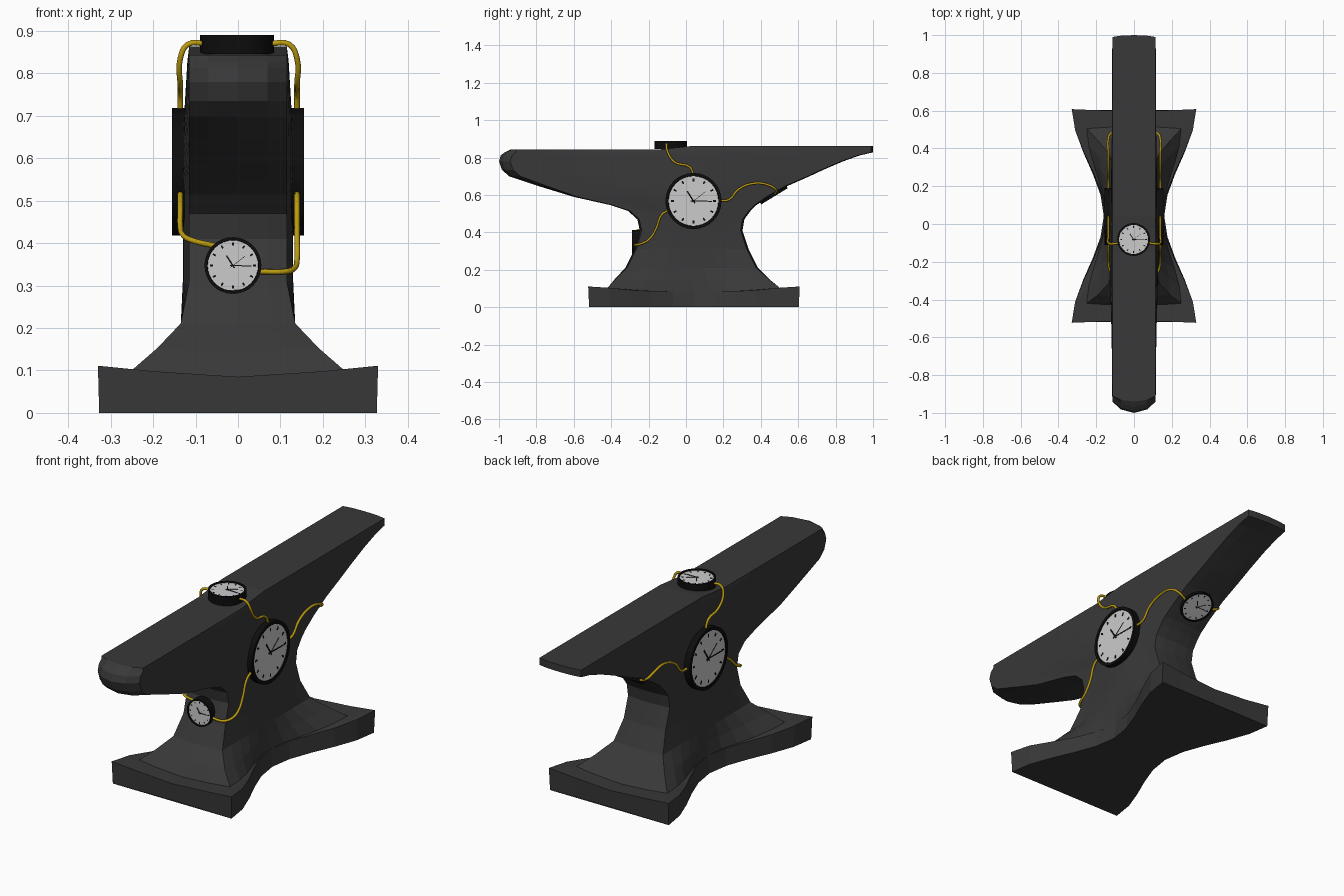
import bpy, bmesh, math
from mathutils import Matrix, Vector

if "Cube" in bpy.data.objects:
    bpy.data.objects.remove(bpy.data.objects["Cube"])


def material(name, shade):
    m = bpy.data.materials.new(name)
    m.diffuse_color = (*shade, 1)
    m.use_nodes = True
    m.node_tree.nodes["Principled BSDF"].inputs["Base Color"].default_value = m.diffuse_color
    return m


IRON = material("iron", [.04] * 3)
BLACK = material("black", [.004] * 3)
WHITE = material("dial_white", [.75] * 3)
YELLOW = material("wire_yellow", (.5, .33, .005))


def finish(bm, name, mat, matrix=None, smooth=False):
    bmesh.ops.recalc_face_normals(bm, faces=bm.faces)
    me = bpy.data.meshes.new(name)
    bm.to_mesh(me)
    bm.free()
    me.materials.append(mat)
    ob = bpy.data.objects.new(name, me)
    bpy.context.collection.objects.link(ob)
    if matrix:
        ob.matrix_world = matrix
    if smooth:
        bpy.ops.object.select_all(action='DESELECT')
        bpy.context.view_layer.objects.active = ob
        ob.select_set(True)
        bpy.ops.object.shade_smooth_by_angle(angle=math.radians(35))


# Anvil: horizontal rings stacked from the foot to the working face
FOOT = [(0, -.51, .595, .327), (.085, -.515, .6, .33), (.085, -.43, .515, .25),
        (.145, -.385, .45, .19), (.21, -.325, .385, .135)]       # z, front y, back y, end half width
BODY = [(.31, -.275, .335), (.41, -.247, .302), (.47, -.26, .312), (.515, -.31, .345),
        (.545, -.4, .375), (.59, -.6, .44), (.645, -.78, .535), (.7, -.945, .66),
        (.735, -.985, .735), (.78, -1, .84), (.812, -.99, .93), (.828, -.97, 1), (.843, -.94, 1)]


def smoothstep(a):
    a = min(1, max(0, a))
    return a * a * (3 - 2 * a)


def half_ring(z, y0, y1, xe=.115):
    top = z > .84
    xm = .115 if top else .13 + max(0, .25 - z) * .12 - max(0, z - .65) * .06
    flange = xe > .3
    nose = -.008 if flange else .01 + .05 * smoothstep((z - .55) / .15)   # rounding of the horn
    nose = .03 if top else nose
    tail = -.008 if flange else .01
    lift = max(0, xe - .13) * .13 if z > 0 else 0                        # raised foot corners
    back = .02 if top else 0                                             # step in the face
    a, b = y0 + nose, y1 - tail
    pts = [(0, y0, z), (xe * .6, y0 + nose * .3, z + lift / 2)]
    for i in range(11):
        t = i / 10
        f = smoothstep(abs(2 * t - 1))
        pts.append((xm + (xe - xm) * f, a + (b - a) * t,
                    z + lift * f ** 3 + (back if i > 4 else 0)))
    return pts + [(xe * .6, y1 - tail * .3, z + lift / 2 + back), (0, y1, z + back)]


bm = bmesh.new()
loops = []
for r in FOOT + BODY:
    half = half_ring(*r)
    loops.append([bm.verts.new(p) for p in half + [(-x, y, z) for x, y, z in half[-2:0:-1]]])
n = len(loops[0])
for lo, hi in zip(loops, loops[1:]):
    for i in range(n):
        j = (i + 1) % n
        bm.faces.new((lo[i], lo[j], hi[j], hi[i]))
for cap in (loops[0], loops[-1]):
    for i in range(n // 2):
        bm.faces.new(list(dict.fromkeys((cap[i], cap[i + 1], cap[n - i - 1], cap[(n - i) % n]))))
finish(bm, "anvil_body", IRON)


# Clocks: local z points out of the dial, local y points at twelve
def lathe(profile, segments=32):
    bm = bmesh.new()
    vs = [bm.verts.new((r, 0, z)) for r, z in profile]
    es = [bm.edges.new(p) for p in zip(vs, vs[1:])]
    bmesh.ops.spin(bm, geom=vs + es, cent=(0, 0, 0), axis=(0, 0, 1),
                   angle=2 * math.pi, steps=segments)
    bmesh.ops.remove_doubles(bm, verts=bm.verts, dist=1e-5)
    return bm


def bar(bm, degrees, r0, r1, width, z, thick):
    m = (Matrix.Rotation(-math.radians(degrees), 4, 'Z') @ Matrix.Translation((0, (r0 + r1) / 2, z))
         @ Matrix.Diagonal((width, r1 - r0, thick, 1)))
    bmesh.ops.create_cube(bm, size=1, matrix=m)


def clock(name, base, normal, up, R, h):
    zax = Vector(normal).normalized()
    xax = Vector(up).cross(zax).normalized()
    m = Matrix((xax, zax.cross(xax), zax)).transposed().to_4x4()
    m.translation = Vector(base)
    d = h * .88
    low = h * .78
    finish(lathe([(0, 0), (R, 0), (R, h), (R * .9, h), (R * .88, low), (0, low)]),
           name + "_case", BLACK, m, True)
    finish(lathe([(0, d), (R * .89, d), (R * .89, low)]), name + "_dial", WHITE, m, True)
    bm = bmesh.new()
    for k in range(12):                      # hour marks
        bar(bm, k * 30, R * .7, R * .81, R * .06, d, h * .05)
    for k, (deg, reach, width) in enumerate([(-33, .42, .05), (91, .66, .035), (52, .55, .015)]):
        bar(bm, deg, -R * .1, R * reach, R * width, d + h * .02 * (k + 1), h * .05)
    finish(bm, name + "_hands_and_marks", BLACK, m)


UP = (0, 0, 1)
for side, s in (("right", 1), ("left", -1)):
    clock(side + "_clock", (s * .122, .04, .568), (s, 0, 0), UP, .15, .033)
clock("front_clock", (-.012, -.245, .347), (0, -1, 0), UP, .067, .045)
clock("top_clock", (-.002, -.082, .845), UP, (0, 1, 0), .087, .045)
clock("back_clock", (0, .455, .622), (0, .52, -.85), UP, .083, .034)


# Wires from each side clock to the front, top and back clocks
def wire(name, pts):
    cu = bpy.data.curves.new(name, 'CURVE')
    cu.dimensions = '3D'
    cu.bevel_depth = .0065
    cu.bevel_resolution = 1
    cu.resolution_u = 4
    cu.use_fill_caps = True
    sp = cu.splines.new('BEZIER')
    sp.bezier_points.add(len(pts) - 1)
    for bp, p in zip(sp.bezier_points, pts):
        bp.co = p
        bp.handle_left_type = bp.handle_right_type = 'AUTO'
    cu.materials.append(YELLOW)
    bpy.context.collection.objects.link(bpy.data.objects.new(name, cu))


# paths as (share of side distance, y, z)
WIRES = {
    "top": [(1, .04, .71), (1, .02, .75), (1, -.06, .775), (1, -.1, .835),
            (.87, -.105, .868), (.54, -.1, .87)],
    "back": [(1, .18, .57), (1, .23, .575), (1, .28, .63), (1, .37, .663),
             (1, .45, .65), (.9, .48, .628), (.54, .475, .605)],
    "front": [(1, -.09, .52), (1, -.13, .495), (1, -.16, .42), (1, -.2, .36),
              (.95, -.24, .34), (.8, -.268, .333), (.36, -.272, .333)],
}
for side, s in (("right", .139), ("left", -.136)):
    for goal, path in WIRES.items():
        rise = .08 if side == "left" and goal == "front" else 0   # left front wire hangs higher
        wire(f"{side}_{goal}_wire",
             [(s * k, y, z + rise * smoothstep((.52 - z) / .15) * (.6 + .4 * k)) for k, y, z in path])
